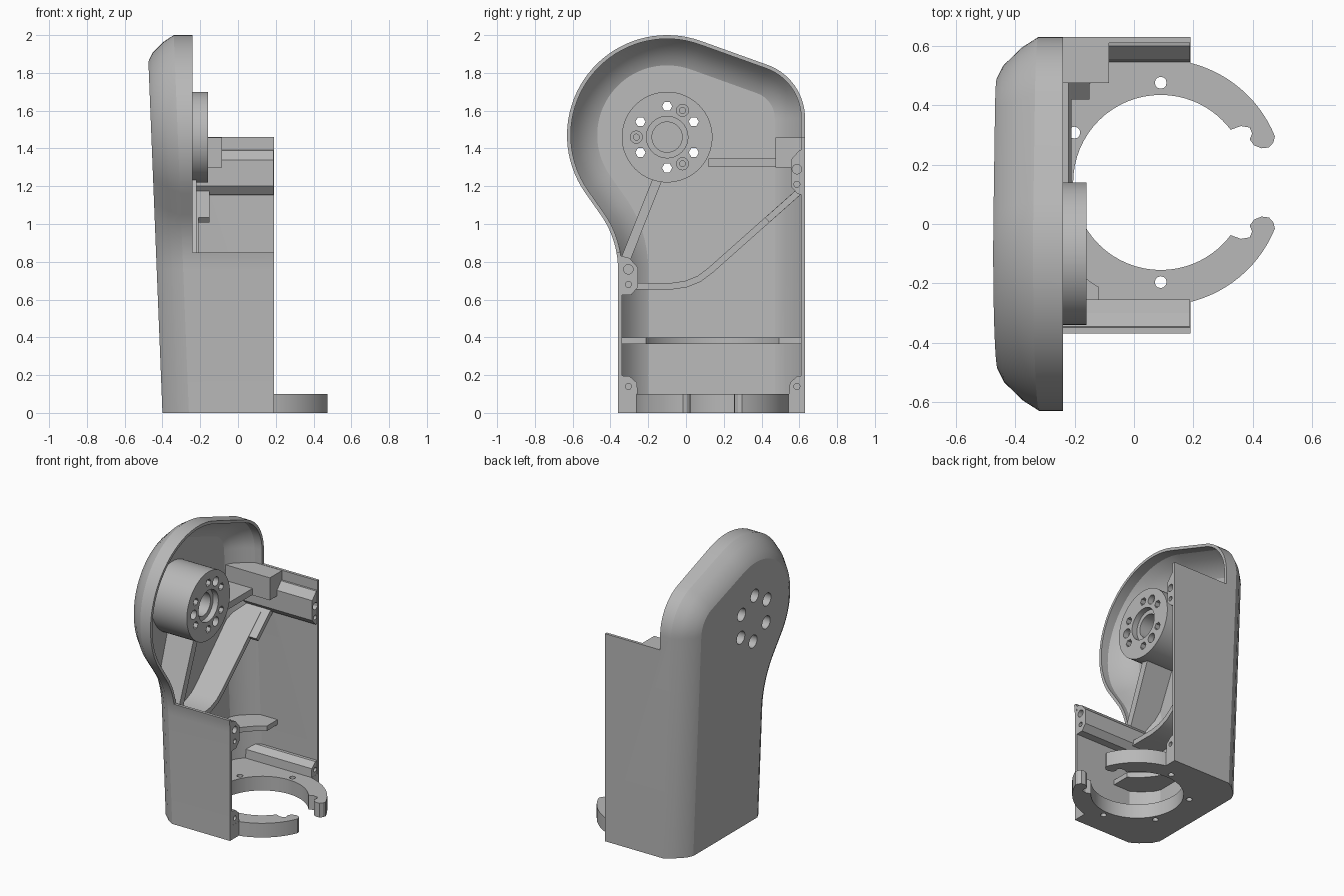
import bpy
import bmesh
from math import radians, cos, sin
from mathutils import Vector

if "Cube" in bpy.data.objects:
    bpy.data.objects.remove(bpy.data.objects["Cube"], do_unlink=True)

grey = bpy.data.materials.new("plain grey")
grey.use_nodes = True
grey.diffuse_color = (0.48, 0.48, 0.48, 1)
grey.node_tree.nodes["Principled BSDF"].inputs["Base Color"].default_value = grey.diffuse_color

HUB = (-0.1, 1.46)      # hub centre in y, z
RING = (0.09, 0.14)     # base ring centre in x, y
FRONT = 0.19            # open side of the shell
RIM = -0.24             # rim of the head


def finish_bm(name, bm):
    bmesh.ops.recalc_face_normals(bm, faces=bm.faces)
    mesh = bpy.data.meshes.new(name)
    bm.to_mesh(mesh)
    bm.free()
    obj = bpy.data.objects.new(name, mesh)
    bpy.context.collection.objects.link(obj)
    return obj


def arc(c, r, a0, a1, n):
    steps = [radians(a0 + (a1 - a0) * i / n) for i in range(n + 1)]
    return [(c[0] + r * cos(a), c[1] + r * sin(a)) for a in steps]


def prism(name, pts, lo, hi, axis="x"):
    """Extrude a polygon along x (points are y, z) or z (points are x, y)."""
    place = (lambda p, h: (h, p[0], p[1])) if axis == "x" else (lambda p, h: (p[0], p[1], h))
    bm = bmesh.new()
    rings = [[bm.verts.new(place(p, h)) for p in pts] for h in (lo, hi)]
    skin(bm, rings)
    return finish_bm(name, bm)


def skin(bm, rings):
    n = len(rings[0])
    for a, b in zip(rings, rings[1:]):
        for i in range(n):
            j = (i + 1) % n
            bm.faces.new((a[i], a[j], b[j], b[i]))
    bm.faces.new(rings[0])
    bm.faces.new(rings[-1])


def rod(name, c, r, lo, hi, axis="x", n=32):
    return prism(name, arc(c, r, 0, 360, n)[:-1], lo, hi, axis)


def box(name, x0, x1, y0, y1, z0, z1):
    return prism(name, [(y0, z0), (y1, z0), (y1, z1), (y0, z1)], x0, x1)


def boolean(obj, tool, mode="DIFFERENCE", keep=False):
    tool.hide_render = True
    mod = obj.modifiers.new("cut", "BOOLEAN")
    mod.operation, mod.solver, mod.object = mode, "EXACT", tool
    dg = bpy.context.evaluated_depsgraph_get()
    mesh = bpy.data.meshes.new_from_object(obj.evaluated_get(dg))
    obj.modifiers.clear()
    obj.data = mesh
    if not keep:
        bpy.data.objects.remove(tool, do_unlink=True)


def inset(pts, d):
    """Move a counter-clockwise outline inward with mitred corners."""
    out = []
    for i, p in enumerate(pts):
        p, a, b = Vector(p), Vector(pts[i - 1]), Vector(pts[(i + 1) % len(pts)])
        u, v = (p - a).normalized(), (b - p).normalized()
        m = Vector((-u.y, u.x)) + Vector((-v.y, v.x))
        out.append(tuple(p + m * (2 * d / m.length_squared)))
    return out


def strip(name, path, width, lo, hi):
    left, right = [], []
    for i, p in enumerate(path):
        a, b = Vector(path[max(i - 1, 0)]), Vector(path[min(i + 1, len(path) - 1)])
        t = (b - a).normalized()
        n = Vector((-t.y, t.x)) * width / 2
        left.append(tuple(Vector(p) + n))
        right.append(tuple(Vector(p) - n))
    return prism(name, left + right[::-1], lo, hi)


# Side outline: straight body, rounded shoulder, big round head, curved neck
outline = [(0.63, -0.5)]
outline += arc((0.33, 1.56), 0.3, 0, 70, 14)
outline += arc((-0.1, 1.47), 0.53, 70, 215, 36)
outline += arc((-0.86, 0.76), 0.5, 35, 0, 10)
outline += [(-0.36, -0.5)]


def shell_solid(name, extra, shift, front, floor):
    """Solid body with a bevelled, slightly leaning outer face."""
    bm = bmesh.new()
    rings = [[bm.verts.new((front, y, z)) for y, z in inset(outline, extra)]]
    for d, x in ((0, -0.26), (0.035, -0.315), (0.095, -0.377), (0.14, -0.4)):
        rings.append([bm.verts.new((x + shift - 0.04 * z, y, z))
                      for y, z in inset(outline, d + extra)])
    skin(bm, rings)
    cut = bmesh.ops.bisect_plane(bm, geom=bm.verts[:] + bm.edges[:] + bm.faces[:],
                                 plane_co=(0, 0, floor), plane_no=(0, 0, 1), clear_inner=True)
    rim = [e for e in cut["geom_cut"] if isinstance(e, bmesh.types.BMEdge)]
    bmesh.ops.edgeloop_fill(bm, edges=rim)
    return finish_bm(name, bm)


parts = []
hull = shell_solid("hull_helper", 0.004, 0.004, FRONT - 0.001, 0.002)

# Shell with floor plate
shell = shell_solid("shell", 0, 0, FRONT, 0)
boolean(shell, shell_solid("hollow", 0.02, 0.025, 0.4, 0.1))
boolean(shell, box("head_cut", RIM, 0.5, -1, 1, 1.46, 3))
boolean(shell, box("front_cut", RIM, 0.5, -1, 0.5, 0.85, 3))
boolean(shell, rod("ring_hole", RING, 0.295, -0.2, 0.2, "z", 64))
for c in arc(RING, 0.336, 90, 270, 3):
    boolean(shell, rod("floor_hole", c, 0.02, -0.2, 0.2, "z", 12))
bolt_spots = arc(HUB, 0.163, 30, 330, 5)
for c in bolt_spots:
    boolean(shell, rod("back_hole", c, 0.045, -0.6, -0.3, "x", 24))
parts.append(shell)

# Hub with bore, through holes and countersunk holes
hub = rod("hub", HUB, 0.24, -0.44, -0.16, "x", 64)
boolean(hub, rod("bore", HUB, 0.11, -0.2, 0, "x", 40))
boolean(hub, rod("inner_bore", HUB, 0.08, -0.38, 0, "x", 40))
for c in bolt_spots:
    boolean(hub, rod("bolt_hole", c, 0.027, -0.6, 0, "x", 6))
    boolean(hub, rod("back_bore", c, 0.045, -0.6, -0.35, "x", 24))
for c in arc(HUB, 0.163, 60, 300, 2):
    boolean(hub, rod("sink", c, 0.032, -0.2, 0, "x", 20))
    boolean(hub, rod("pilot", c, 0.016, -0.3, 0, "x", 12))
parts.append(hub)

# Stiffening ribs inside the shell
inner = [
    strip("hub_lower_rib", [(-0.15, 1.24), (-0.325, 0.8)], 0.05, -0.5, -0.22),
    strip("hub_side_rib", [(0.12, 1.325), (0.52, 1.325)], 0.045, -0.5, -0.22),
    strip("curved_rib", [(0.62, 1.19), (0.13, 0.755), (0.07, 0.71), (0, 0.682),
                         (-0.08, 0.67), (-0.35, 0.67)], 0.035, -0.5, -0.21),
    strip("rib_gusset", [(0.62, 1.19), (0.43, 1.021)], 0.034, -0.4, -0.15),
]

# Shelf with a round cutout
shelf = box("shelf", -0.5, -0.12, -0.4, 0.7, 0.365, 0.4)
boolean(shelf, rod("shelf_cut", RING, 0.41, 0.2, 0.6, "z", 64))
inner.append(shelf)

# Block at the top of the rear wall
inner.append(box("top_block", -0.5, -0.085, 0.475, 0.7, 1.3, 1.458))

# Screw rails along the walls
rails = {
    "upper_rear_rail": ([(0.7, 1.41), (0.6, 1.39), (0.555, 1.34), (0.555, 1.2),
                         (0.59, 1.16), (0.7, 1.13)], [(0.587, 1.29), (0.587, 1.21)]),
    "upper_front_rail": ([(-0.4, 0.62), (-0.29, 0.625), (-0.255, 0.665), (-0.255, 0.77),
                          (-0.3, 0.82), (-0.4, 0.845)], [(-0.305, 0.76), (-0.305, 0.68)]),
    "lower_rear_rail": ([(0.7, 0.09), (0.545, 0.09), (0.55, 0.16), (0.59, 0.195),
                         (0.7, 0.2)], [(0.587, 0.14)]),
    "lower_front_rail": ([(-0.4, 0.09), (-0.255, 0.09), (-0.26, 0.16), (-0.3, 0.195),
                          (-0.4, 0.2)], [(-0.305, 0.14)]),
}
for name, (pts, holes) in rails.items():
    rail = prism(name, pts, -0.4, 0.4)
    boolean(rail, hull, "INTERSECT", keep=True)
    for i, c in enumerate(holes):
        boolean(rail, rod("screw_hole", c, 0.016 if i or len(holes) == 1 else 0.025,
                          0.06, 0.5, "x", 16))
    parts.append(rail)

for obj in inner:
    boolean(obj, hull, "INTERSECT", keep=True)
    parts.append(obj)
bpy.data.objects.remove(hull, do_unlink=True)

# Two hooked clip arms reaching out of the floor
arm = arc(RING, 0.415, 77, 22, 14)
arm += [(0.47, 0.275), (0.455, 0.258), (0.43, 0.255), (0.405, 0.265), (0.39, 0.285),
        (0.398, 0.305), (0.39, 0.325), (0.36, 0.33)]
arm += arc(RING, 0.295, 37, 72, 8)
parts.append(prism("rear_clip_arm", arm, 0, 0.1, "z"))
parts.append(prism("front_clip_arm", [(x, 2 * RING[1] - y) for x, y in arm], 0, 0.1, "z"))

# Colour and shading
for obj in parts:
    mesh = obj.data
    mesh.materials.clear()
    mesh.materials.append(grey)
    mesh.polygons.foreach_set("material_index", [0] * len(mesh.polygons))
    mesh.shade_smooth()
    mesh.set_sharp_from_angle(angle=radians(20))
